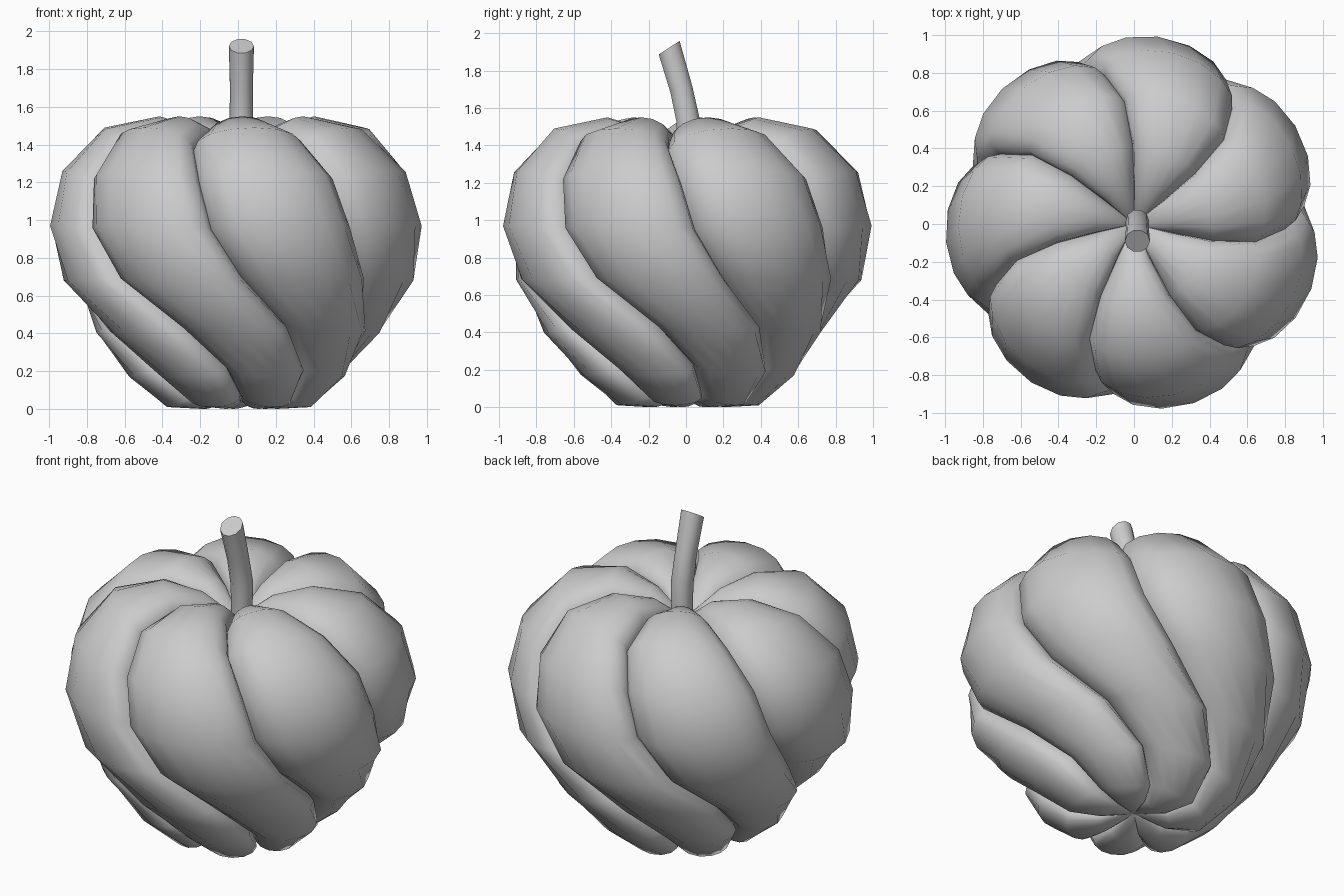
import bpy, math
from mathutils import Vector, Matrix

if "Cube" in bpy.data.objects:
    bpy.data.objects.remove(bpy.data.objects["Cube"])

LOBES, SEG = 7, 8
SKEW = math.radians(2.5)  # ribs lean slightly to one side
# Per level: crest (r, z), valley (r, z), twist in degrees, top to bottom
LEVELS = [
    ((0.20, 1.48), (0.20, 1.38), 0),
    ((0.42, 1.55), (0.42, 1.42), 1),
    ((0.71, 1.49), (0.65, 1.37), 4.5),
    ((0.93, 1.26), (0.80, 1.19), 11),
    ((1.00, 0.97), (0.84, 0.95), 16),
    ((0.94, 0.68), (0.78, 0.70), 27),
    ((0.76, 0.40), (0.62, 0.45), 49),
    ((0.58, 0.17), (0.47, 0.23), 69),
    ((0.39, 0.01), (0.32, 0.08), 79),
    ((0.20, 0.00), (0.18, 0.06), 82),
]


def make_object(name, verts, faces, angle):
    mesh = bpy.data.meshes.new(name)
    mesh.from_pydata(verts, [], faces)
    obj = bpy.data.objects.new(name, mesh)
    bpy.context.collection.objects.link(obj)
    bpy.ops.object.select_all(action='DESELECT')
    obj.select_set(True)
    bpy.context.view_layer.objects.active = obj
    bpy.ops.object.shade_smooth_by_angle(angle=math.radians(angle))
    return obj


# Pumpkin rib: rounded bulge between two valleys, twisted on the way down
def make_rib(index):
    base = 2 * math.pi * index / LOBES + math.radians(270)
    verts = [(0, 0, 1.32)]
    for (cr, cz), (vr, vz), twist in LEVELS:
        for j in range(SEG + 1):
            t = math.pi * (j / SEG - 0.5)
            w = max(0.0, math.cos(t)) ** 0.9
            r, z = vr + (cr - vr) * w, vz + (cz - vz) * w
            a = (base + math.radians(twist) + SKEW * w
                 + math.sin(t) * math.pi / LOBES)
            verts.append((r * math.cos(a), r * math.sin(a), z))
    verts.append((0, 0, 0.06))
    n, last = SEG + 1, len(verts) - 1
    faces = []
    for j in range(SEG):
        faces.append((0, 1 + j, 2 + j))
        for i in range(len(LEVELS) - 1):
            a = 1 + i * n + j
            faces.append((a, a + n, a + n + 1, a + 1))
        b = last - n + j
        faces.append((b, last, b + 1))
    make_object(f"pumpkin_rib_{index + 1}", verts, faces, 80)


for k in range(LOBES):
    make_rib(k)

# Stem: bent tube with a slanted cut end
SIDES = 10
PATH = [(0.012, 1.30, 0.06, 0), (0.012, 1.53, 0.066, 6),
        (-0.025, 1.70, 0.064, 16), (-0.09, 1.922, 0.07, 33)]
verts = []
for y, z, rad, tilt in PATH:
    rot = Matrix.Rotation(math.radians(tilt), 3, 'X')
    for j in range(SIDES):
        a = 2 * math.pi * j / SIDES
        p = rot @ Vector((rad * 0.95 * math.cos(a), rad * math.sin(a), 0))
        verts.append(p + Vector((0.018, y, z)))
faces = [(i * SIDES + j, i * SIDES + (j + 1) % SIDES,
          (i + 1) * SIDES + (j + 1) % SIDES, (i + 1) * SIDES + j)
         for i in range(len(PATH) - 1) for j in range(SIDES)]
faces.append(tuple(range(len(verts) - SIDES, len(verts))))
faces.append(tuple(reversed(range(SIDES))))
make_object("stem", verts, faces, 45)
